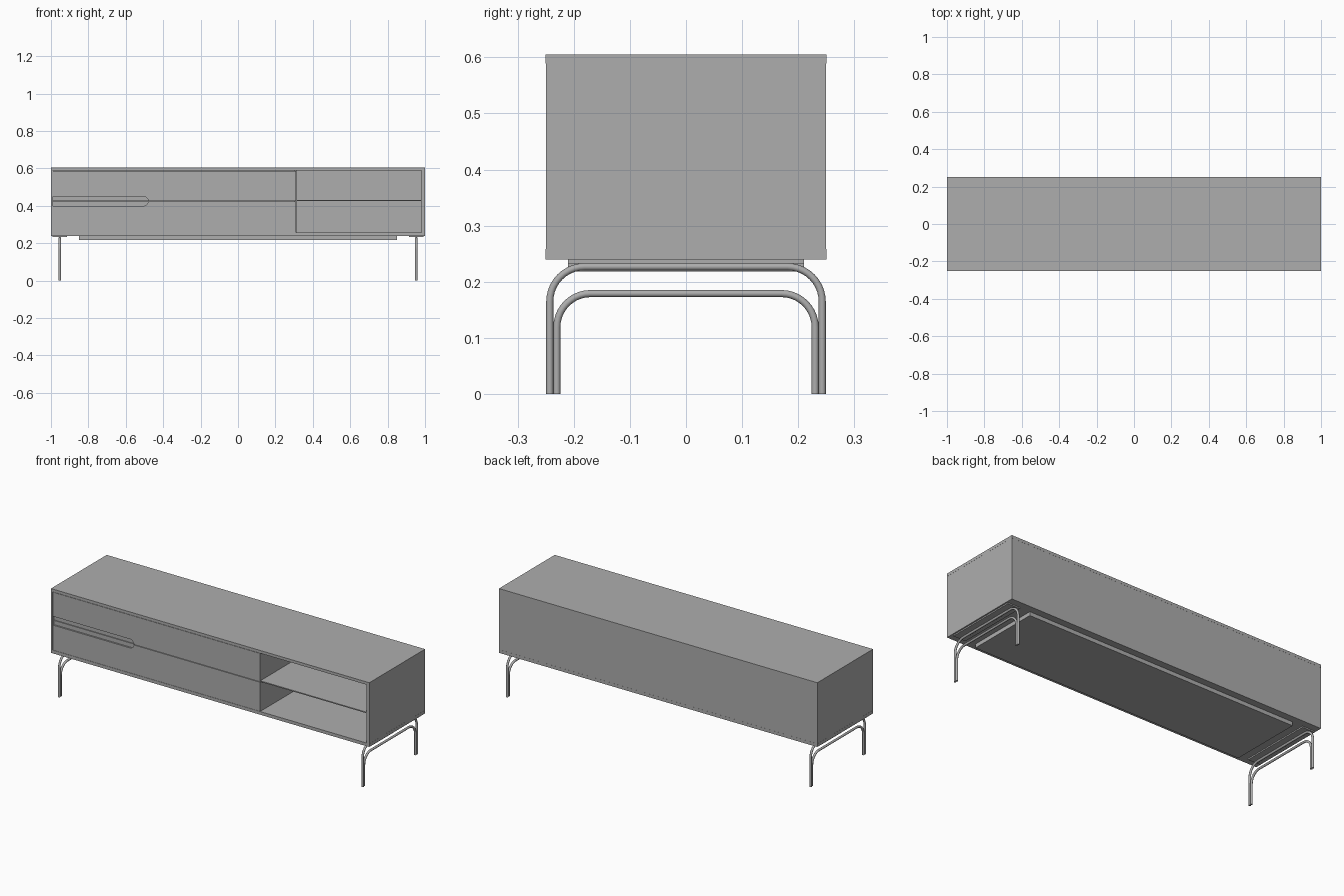
import bpy, bmesh
from math import sin, cos, pi

if "Cube" in bpy.data.objects:
    bpy.data.objects.remove(bpy.data.objects["Cube"])

grey = bpy.data.materials.new("mid_grey")
grey.diffuse_color = (0.42, 0.42, 0.42, 1)
grey.use_nodes = True
grey.node_tree.nodes["Principled BSDF"].inputs["Base Color"].default_value = grey.diffuse_color


def add_mesh(name, bm):
    bmesh.ops.recalc_face_normals(bm, faces=bm.faces)
    mesh = bpy.data.meshes.new(name)
    bm.to_mesh(mesh)
    bm.free()
    mesh.materials.append(grey)
    ob = bpy.data.objects.new(name, mesh)
    bpy.context.collection.objects.link(ob)
    return ob


def box(name, x0, x1, y0, y1, z0, z1):
    bm = bmesh.new()
    bmesh.ops.create_cube(bm, size=1)
    for v in bm.verts:
        v.co = ((x0 + x1) / 2 + v.co.x * (x1 - x0),
                (y0 + y1) / 2 + v.co.y * (y1 - y0),
                (z0 + z1) / 2 + v.co.z * (z1 - z0))
    return add_mesh(name, bm)


def front_plate(name, outline, y0, y1):
    bm = bmesh.new()
    face = bm.faces.new([bm.verts.new((x, y0, z)) for x, z in outline])
    ext = bmesh.ops.extrude_face_region(bm, geom=[face])
    for v in ext['geom']:
        if isinstance(v, bmesh.types.BMVert):
            v.co.y = y1
    return add_mesh(name, bm)


def arch(name, x, half, top, bend, radius):
    # Bent tube: up from the floor, across, and down again
    side = [(half, 0)] + [(half - bend + bend * cos(i * pi / 20),
                           top - bend + bend * sin(i * pi / 20)) for i in range(11)]
    pts = side + [(-y, z) for y, z in reversed(side)]
    curve = bpy.data.curves.new(name, 'CURVE')
    curve.dimensions = '3D'
    curve.bevel_depth = radius
    curve.bevel_resolution = 6
    curve.use_fill_caps = True
    curve.materials.append(grey)
    spline = curve.splines.new('POLY')
    spline.points.add(len(pts) - 1)
    for p, (y, z) in zip(spline.points, pts):
        p.co = (x, y, z, 1)
    ob = bpy.data.objects.new(name, curve)
    bpy.context.collection.objects.link(ob)
    bpy.ops.object.select_all(action='DESELECT')
    ob.select_set(True)
    bpy.context.view_layer.objects.active = ob
    bpy.ops.object.convert(target='MESH')
    # Weld the tube ends to their caps, then smooth
    bm = bmesh.new()
    mesh = bpy.context.object.data
    bm.from_mesh(mesh)
    bmesh.ops.remove_doubles(bm, verts=bm.verts, dist=1e-5)
    bm.to_mesh(mesh)
    bm.free()
    bpy.ops.object.shade_smooth_by_angle()


W, D = 1.0, 0.25
BOT, LOW, HIGH, TOP = 0.24, 0.258, 0.589, 0.605
LEFT, DIV, RIGHT = -0.99, 0.314, 0.982
IN = 0.0005  # tiny setback that leaves a seam between panels

# Carcass
box("top_panel", -W, W, -D, D, HIGH, TOP)
box("bottom_panel", -W, W, -D, D, BOT, LOW)
box("left_side_panel", -W + IN, LEFT, -D + IN, D - IN, LOW, HIGH)
box("right_side_panel", RIGHT, W - IN, -D + IN, D - IN, LOW, HIGH)
box("back_panel", LEFT, RIGHT, D - 0.012, D - IN, LOW, HIGH)
box("divider", DIV - 0.012, DIV, -D + 0.01, D - 0.012, LOW, HIGH)
box("open_shelf", DIV, RIGHT, -D + 0.002, D - 0.012, 0.426, 0.432)

# Drawer fronts, sharing a rounded grip slot along the left of the split
SPLIT, GAP, R, SLOT = 0.425, 0.0015, 0.025, -0.505
START, END = LEFT + 0.001, DIV - 0.003
for name, s, edge in (("upper", 1, HIGH - 0.002), ("lower", -1, LOW + 0.0005)):
    near = SPLIT + s * GAP
    outline = [(START, edge), (START, SPLIT + s * R)]
    outline += [(SLOT + R * sin(i * pi / 20), SPLIT + s * max(R * cos(i * pi / 20), GAP))
                for i in range(11)]
    outline += [(END, near), (END, edge)]
    front_plate(name + "_drawer_front", outline, -D + 0.001, -D + 0.01)
    # Recessed backing seen through the slot
    z0, z1 = sorted((near, edge))
    box(name + "_drawer_backing", START, DIV - 0.013, -D + 0.01, -D + 0.02, z0, z1)

# Base plinth under the cabinet
box("base_plinth", -0.85, 0.85, -0.21, 0.21, 0.218, BOT)

# Leg frames: mounting plate with an outer and an inner arch at each end
for label, s in (("left", -1), ("right", 1)):
    x = s * 0.953
    box(label + "_leg_plate", x - 0.039, x + 0.039, -0.21, 0.21, 0.233, BOT)
    arch(label + "_outer_leg", x, 0.2428, 0.2268, 0.062, 0.0063)
    arch(label + "_inner_leg", x, 0.2302, 0.179, 0.06, 0.0063)
